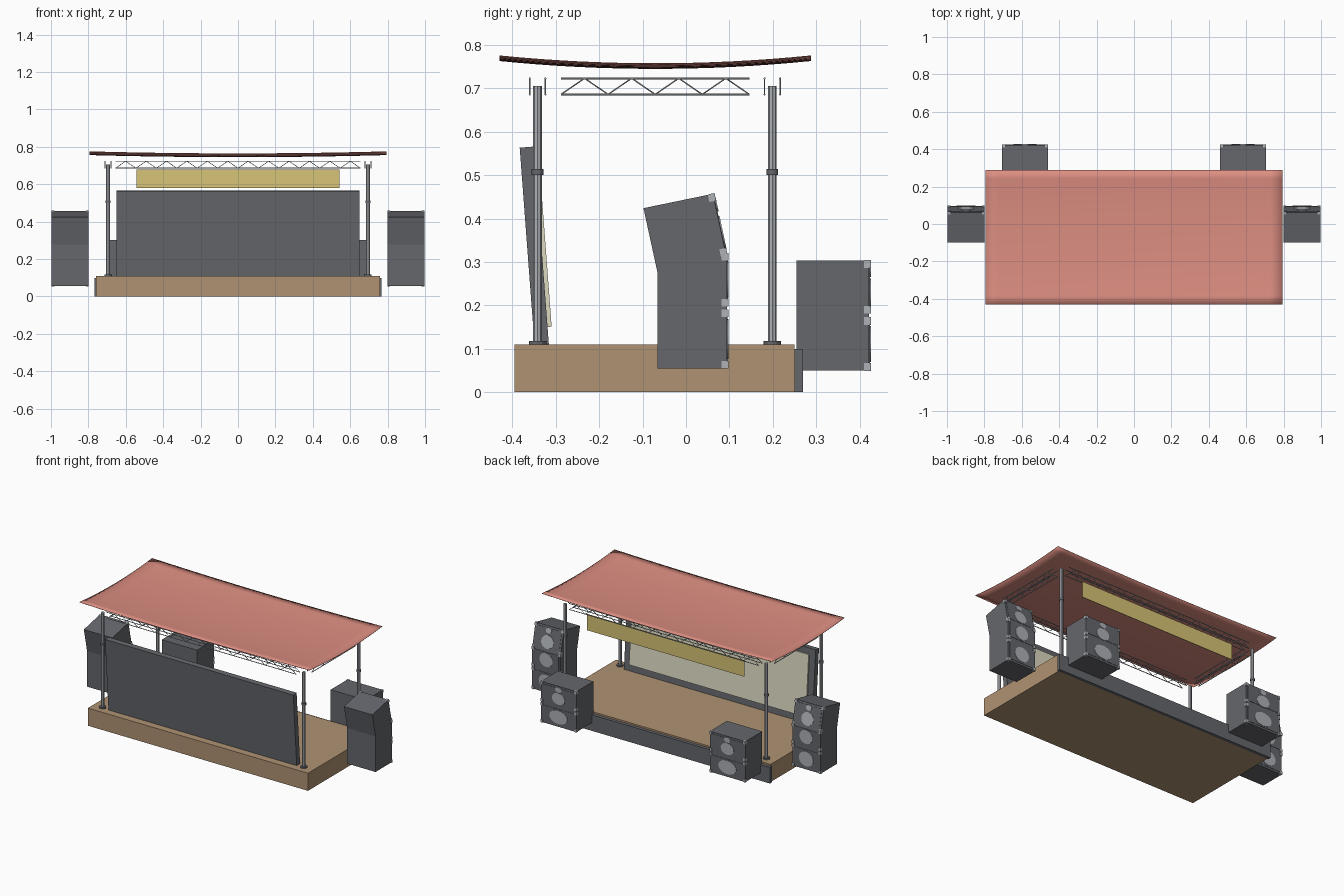
import bpy, bmesh, math
from mathutils import Vector, Matrix

if "Cube" in bpy.data.objects:
    bpy.data.objects.remove(bpy.data.objects["Cube"])


def material(name, rgb):
    m = bpy.data.materials.new(name)
    m.diffuse_color = (*rgb, 1)
    m.use_nodes = True
    m.node_tree.nodes["Principled BSDF"].inputs["Base Color"].default_value = m.diffuse_color
    return m


WOOD = material("wood", (0.43, 0.29, 0.17))
DARK = material("dark_grey", (0.13, 0.135, 0.15))
STEEL = material("steel", (0.42, 0.44, 0.47))
RED = material("canopy_red", (0.72, 0.27, 0.22))
YELLOW = material("banner_yellow", (0.68, 0.55, 0.18))
CREAM = material("screen_cream", (0.72, 0.69, 0.53))


def finish(name, bm, mat):
    bmesh.ops.recalc_face_normals(bm, faces=bm.faces[:])
    me = bpy.data.meshes.new(name)
    bm.to_mesh(me)
    bm.free()
    me.materials.append(mat)
    ob = bpy.data.objects.new(name, me)
    bpy.context.collection.objects.link(ob)
    return ob


def add_box(bm, lo, hi, matrix=Matrix()):
    lo, hi = Vector(lo), Vector(hi)
    m = matrix @ Matrix.Translation((lo + hi) / 2) @ Matrix.Diagonal((*(hi - lo), 1))
    bmesh.ops.create_cube(bm, size=1, matrix=m)


def box(name, lo, hi, mat, matrix=Matrix()):
    bm = bmesh.new()
    add_box(bm, lo, hi, matrix)
    return finish(name, bm, mat)


def add_rod(bm, a, b, r, sides=6, scale=(1, 1)):
    a, b = Vector(a), Vector(b)
    rot = (b - a).to_track_quat('Z', 'Y').to_matrix().to_4x4()
    m = Matrix.Translation((a + b) / 2) @ rot @ Matrix.Diagonal((*scale, 1, 1))
    bmesh.ops.create_cone(bm, cap_ends=True, segments=sides, radius1=r, radius2=r,
                          depth=(b - a).length, matrix=m)


# stage platform and rear fascia
box("stage_deck", (-0.76, -0.395, 0), (0.76, 0.25, 0.11), WOOD)
box("stage_fascia", (-0.768, 0.25, 0), (0.768, 0.27, 0.1), DARK)

# leaning screen: frame and slightly proud picture panel
lean = Matrix.Translation((0, -0.3325, 0.109)) @ Matrix.Rotation(math.radians(4.3), 4, 'X')
box("screen_frame", (-0.65, -0.0165, 0), (0.65, 0.0165, 0.457), DARK, lean)
box("screen_panel", (-0.61, 0.0165, 0.04), (0.61, 0.026, 0.42), CREAM, lean)

# hanging banner
box("banner", (-0.543, 0.197, 0.58), (0.543, 0.201, 0.68), YELLOW)

# posts with base plates and collars
PX, PY = 0.695, (-0.342, 0.199)
for sx in (-1, 1):
    for y in PY:
        x = sx * PX
        bm = bmesh.new()
        add_rod(bm, (x, y, 0.11), (x, y, 0.705), 0.01, 8)
        finish("post", bm, STEEL)
        bm = bmesh.new()
        add_rod(bm, (x, y, 0.11), (x, y, 0.118), 0.02, 12)
        add_rod(bm, (x, y, 0.5), (x, y, 0.514), 0.0135, 12)
        finish("post_fittings", bm, DARK)


# trusses: two parallel lattice faces per side
def truss(name, start, end, offset, bays):
    start, end, offset = Vector(start), Vector(end), Vector(offset)
    up = Vector((0, 0, 0.037))
    bm = bmesh.new()
    for s in (-1, 1):
        a, b = start + s * offset, end + s * offset
        add_rod(bm, a, b, 0.0025)
        add_rod(bm, a + up, b + up, 0.0025)
        pts = [a.lerp(b, i / (2 * bays)) + up * (i % 2) for i in range(2 * bays + 1)]
        for p, q in zip(pts, pts[1:]):
            add_rod(bm, p, q, 0.0017, 5)
    finish(name, bm, STEEL)


for y in PY:
    truss("long_truss", (-0.655, y, 0.686), (0.655, y, 0.686), (0, 0.018, 0), 12)
for x in (-PX, PX):
    truss("side_truss", (x, -0.288, 0.686), (x, 0.146, 0.686), (0.016, 0, 0), 4)

# canopy: shallow dished sheet
bm = bmesh.new()
bmesh.ops.create_grid(bm, x_segments=24, y_segments=16, size=1)
for v in bm.verts:
    u, w = v.co.x, v.co.y
    v.co = (u * 0.795, -0.071 + w * 0.359, 0.746 + 0.011 * u * u + 0.018 * w * w)
canopy = finish("canopy", bm, RED)
for p in canopy.data.polygons:
    p.use_smooth = True
sol = canopy.modifiers.new("thickness", 'SOLIDIFY')
sol.thickness, sol.offset = 0.002, 0


# loudspeakers: extruded side profile, corner guards, baffles and cones
def cabinet(name, x0, x1, profile):
    bm = bmesh.new()
    f = bm.faces.new([bm.verts.new((x0, y, z)) for y, z in profile])
    ext = bmesh.ops.extrude_face_region(bm, geom=[f])
    bmesh.ops.translate(bm, vec=(x1 - x0, 0, 0),
                        verts=[g for g in ext["geom"] if isinstance(g, bmesh.types.BMVert)])
    finish(name, bm, DARK)


def front_unit(name, xc, half, bottom, top, cones):
    """Dress one front face; bottom/top are (y, z) of its lower and upper edge."""
    d = Vector((0, top[0] - bottom[0], top[1] - bottom[1]))
    h = d.length
    tilt = math.atan2(-d.y, d.z)
    m = Matrix.Translation((xc, *bottom)) @ Matrix.Rotation(tilt, 4, 'X')
    box(name + "_baffle", (-half + 0.012, -0.001, 0.012), (half - 0.012, 0.002, h - 0.012), DARK, m)
    bm = bmesh.new()
    for s in (-1, 1):
        for z in (0.008, h - 0.008):
            c = Vector((s * (half - 0.006), -0.004, z))
            r = Vector((0.008, 0.008, 0.009))
            add_box(bm, c - r, c + r, m)
    finish(name + "_corners", bm, STEEL)
    bm = bmesh.new()
    for z, rx, rz in cones:
        lo, hi = m @ Vector((0, 0, z * h)), m @ Vector((0, 0.004, z * h))
        a = Matrix.Translation((lo + hi) / 2) @ m.to_3x3().to_4x4() @ Matrix.Diagonal((rx, 1, rz, 1))
        bmesh.ops.create_cone(bm, cap_ends=True, segments=24, radius1=1, radius2=1, depth=0.005,
                              matrix=a @ Matrix.Rotation(math.pi / 2, 4, 'X'))
    finish(name + "_cones", bm, STEEL)


for s in (-1, 1):
    # tall side stacks
    xc = s * 0.898
    cabinet("side_speaker", xc - 0.098, xc + 0.098,
            [(-0.066, 0.055), (0.094, 0.055), (0.094, 0.31), (0.062, 0.457), (-0.098, 0.424), (-0.066, 0.277)])
    front_unit("side_low", xc, 0.098, (0.094, 0.055), (0.094, 0.19), [(0.5, 0.05, 0.046)])
    front_unit("side_mid", xc, 0.098, (0.094, 0.198), (0.094, 0.32), [(0.5, 0.045, 0.043)])
    front_unit("side_high", xc, 0.098, (0.092, 0.315), (0.062, 0.457),
               [(0.36, 0.042, 0.04), (0.82, 0.02, 0.016)])
    # low rear stacks
    xc = s * 0.583
    cabinet("rear_speaker", xc - 0.122, xc + 0.122,
            [(0.255, 0.05), (0.422, 0.05), (0.422, 0.303), (0.255, 0.303)])
    front_unit("rear_low", xc, 0.122, (0.422, 0.05), (0.422, 0.172), [(0.5, 0.062, 0.042)])
    front_unit("rear_high", xc, 0.122, (0.422, 0.182), (0.422, 0.303),
               [(0.36, 0.045, 0.036), (0.82, 0.022, 0.016)])
